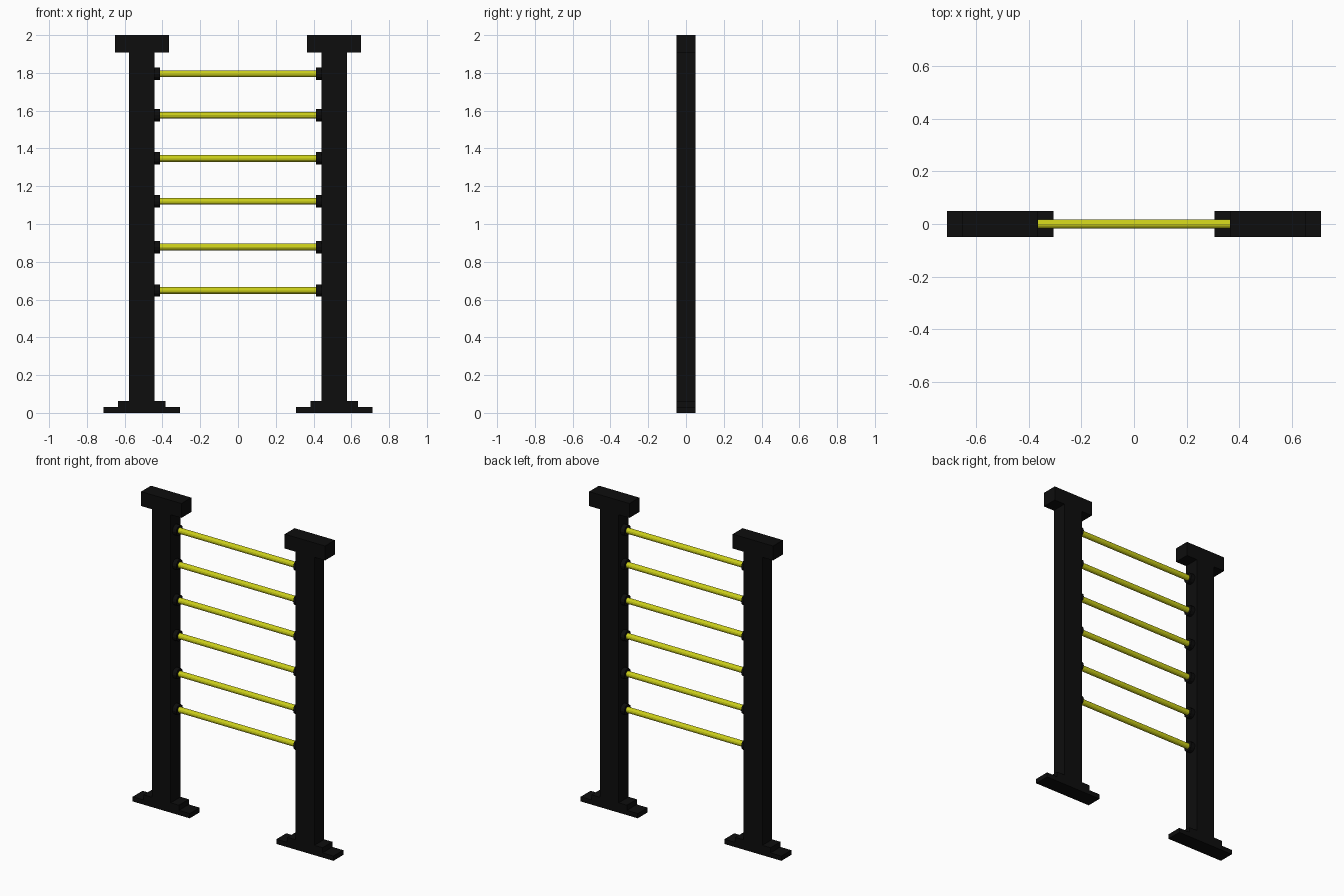
import bpy, math

if "Cube" in bpy.data.objects:
    bpy.data.objects.remove(bpy.data.objects["Cube"])


def material(name, rgb):
    m = bpy.data.materials.new(name)
    m.diffuse_color = (*rgb, 1)
    m.use_nodes = True
    m.node_tree.nodes["Principled BSDF"].inputs["Base Color"].default_value = m.diffuse_color
    return m


BLACK = material("black_frame", (0.004, 0.004, 0.004))
YELLOW = material("yellow_bar", (0.6, 0.62, 0.01))


def box(name, x0, x1, z0, z1, depth=0.10):
    bpy.ops.mesh.primitive_cube_add(size=1, location=((x0 + x1) / 2, 0, (z0 + z1) / 2))
    o = bpy.context.object
    o.name = name
    o.scale = (x1 - x0, depth, z1 - z0)
    bpy.ops.object.transform_apply(location=False, rotation=False, scale=True)
    o.data.materials.append(BLACK)


def rod(name, x0, x1, z, radius, mat, sides):
    bpy.ops.mesh.primitive_cylinder_add(vertices=sides, radius=radius, depth=x1 - x0,
                                        location=((x0 + x1) / 2, 0, z),
                                        rotation=(0, math.pi / 2, 0))
    o = bpy.context.object
    o.name = name
    o.data.materials.append(mat)


RUNG_HEIGHTS = (0.648, 0.878, 1.12, 1.347, 1.576, 1.795)

# Two uprights, each with stepped foot and head block
for side, cx in (("left", -0.509), ("right", 0.509)):
    for part, half, z0, z1 in (("base_plate", 0.202, 0, 0.03),
                               ("base_step", 0.125, 0.03, 0.063),
                               ("post", 0.067, 0.063, 1.908),
                               ("head_block", 0.143, 1.908, 2.0)):
        box(f"{side}_{part}", cx - half, cx + half, z0, z1)

# Rungs with a collar at each post
for i, z in enumerate(RUNG_HEIGHTS, 1):
    rod(f"rung_{i}", -0.442, 0.442, z, 0.018, YELLOW, 12)
    rod(f"left_collar_{i}", -0.445, -0.414, z, 0.033, BLACK, 12)
    rod(f"right_collar_{i}", 0.414, 0.445, z, 0.033, BLACK, 12)
